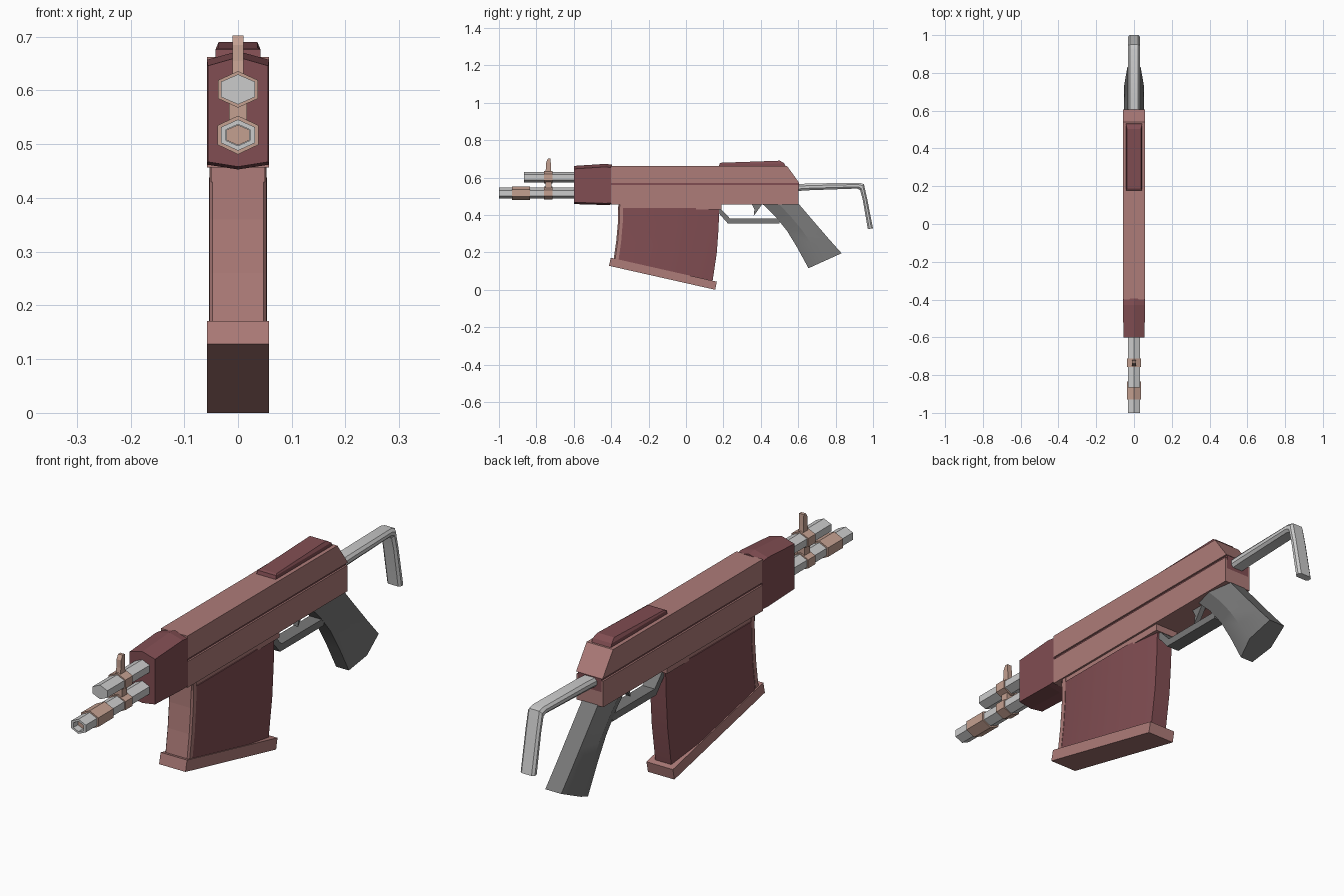
import bpy, bmesh
from math import sin, cos, pi
from mathutils import Vector

if "Cube" in bpy.data.objects:
    bpy.data.objects.remove(bpy.data.objects["Cube"])


def material(name, rgb):
    m = bpy.data.materials.new(name)
    m.diffuse_color = (*rgb, 1)
    m.use_nodes = True
    m.node_tree.nodes["Principled BSDF"].inputs["Base Color"].default_value = m.diffuse_color
    return m


PINK = material("pink", (0.42, 0.20, 0.19))
RED = material("dark_red", (0.22, 0.075, 0.085))
TAN = material("tan", (0.55, 0.35, 0.28))
GREY = material("dark_grey", (0.19, 0.19, 0.19))


def loft(name, rings, mat=None, smooth=None):
    """Skin a list of equal-length point rings and cap both ends."""
    bm = bmesh.new()
    loops = [[bm.verts.new(p) for p in ring] for ring in rings]
    n = len(loops[0])
    for a, b in zip(loops, loops[1:]):
        for i in range(n):
            bm.faces.new((a[i], a[(i + 1) % n], b[(i + 1) % n], b[i]))
    bm.faces.new(loops[0])
    bm.faces.new(loops[-1])
    bmesh.ops.recalc_face_normals(bm, faces=bm.faces)
    me = bpy.data.meshes.new(name)
    bm.to_mesh(me)
    bm.free()
    ob = bpy.data.objects.new(name, me)
    bpy.context.collection.objects.link(ob)
    if mat:
        me.materials.append(mat)
    if smooth:
        bpy.context.view_layer.objects.active = ob
        ob.select_set(True)
        bpy.ops.object.shade_smooth_by_angle(angle=smooth)
        ob.select_set(False)
    return ob


def plate(name, profile, half, mat=None):
    """Extrude a (y, z) side profile across x."""
    return loft(name, [[(x, y, z) for y, z in profile] for x in (-half, half)], mat)


def hex_bar(name, z, rings, mat=None):
    """Hexagonal bar along y; rings hold (y, x radius, z radius)."""
    return loft(name, [[(rx * cos(pi / 2 + i * pi / 3), y, z + rz * sin(pi / 2 + i * pi / 3))
                        for i in range(6)] for y, rx, rz in rings], mat)


def across(spans, section):
    """Rings from (front y, z, back y, z) spans; section holds (x, fraction)."""
    return [[Vector((x, y0 + (y1 - y0) * t, z0 + (z1 - z0) * t)) for x, t in section]
            for y0, z0, y1, z1 in spans]


# Receiver: two slabs with a narrower core forming the side groove
plate("receiver_lower", [(-.40, .457), (.602, .457), (.602, .56), (-.40, .56)], .058, PINK)
plate("receiver_upper", [(-.40, .57), (.606, .57), (.54, .662), (-.40, .662)], .058, PINK)
plate("receiver_core", [(-.398, .46), (.60, .46), (.604, .57), (.53, .65), (-.398, .65)], .051, RED)

# Top cover with sloped sides and ends
loft("top_cover", [[(sx * w, y, z) for sx, y in ((-1, y0), (1, y0), (1, y1), (-1, y1))
                    for z in [zf if y == y0 else zr]]
                   for w, y0, y1, zf, zr in ((.042, .175, .535, .655, .655),
                                             (.042, .18, .525, .676, .676),
                                             (.036, .19, .502, .679, .690))], RED)

# Handguard with shallow peaked top and bottom
loft("handguard", [[(0, y, zb), (w, y, zb + .009), (w, y, zt - .016),
                    (0, y, zt), (-w, y, zt - .016), (-w, y, zb + .009)]
                   for y, w, zb, zt in ((-.60, .056, .458, .662), (-.43, .058, .453, .673),
                                        (-.395, .058, .455, .668))], RED)

# Barrel with hollow muzzle, gas tube, tan bands
hex_bar("barrel", .517, [(-.59, .037, .029), (-1.0, .037, .029), (-1.0, .026, .020), (-.96, .026, .020)])
hex_bar("bore", .517, [(-.955, .025, .019), (-.972, .025, .019)], TAN)
hex_bar("gas_tube", .602, [(-.59, .037, .028), (-.865, .037, .028)])
hex_bar("muzzle_band", .517, [(-.93, .044, .036), (-.835, .044, .036)], TAN)
for name, z in (("lower_band", .517), ("upper_band", .602)):
    hex_bar(name, z, [(-.758, .043, .034), (-.713, .043, .034)], TAN)
plate("band_link", [(-.752, .54), (-.719, .54), (-.719, .58), (-.752, .58)], .017, TAN)

# Front sight post
plate("front_sight", [(-.753, .625), (-.72, .625), (-.722, .655), (-.724, .702),
                      (-.737, .702), (-.747, .685), (-.748, .655)], .010, TAN)

# Magazine: collar, curved body with tapered back, front spine, base plate
plate("magazine_collar", [(-.362, .43), (.19, .43), (.19, .46), (-.362, .46)], .050, PINK)
body = [(-.05, 0), (.05, 0), (.054, .03), (.054, .7), (.035, 1), (-.035, 1), (-.054, .7), (-.054, .03)]
loft("magazine_body", across([(-.345, .438, .178, .438), (-.343, .36, .174, .33),
                              (-.352, .26, .165, .20), (-.368, .15, .142, .045)], body), RED, .5)
spine = [(-.047, 0), (.047, 0), (.053, .3), (.053, 1), (-.053, 1), (-.053, .3)]
loft("magazine_spine", across([(-.362, .457, -.335, .457), (-.364, .36, -.338, .36),
                               (-.373, .26, -.347, .255), (-.388, .155, -.362, .15)], spine), PINK)
plate("magazine_base", [(-.412, .128), (.156, 0), (.165, .043), (-.402, .171)], .058, PINK)

# Trigger guard and trigger
plate("trigger_guard", [(.175, .41), (.225, .353), (.50, .353), (.50, .381),
                        (.235, .381), (.185, .433), (.175, .433)], .027, GREY)
plate("trigger", [(.35, .462), (.41, .462), (.388, .43), (.362, .395), (.366, .43)], .010, GREY)

# Pistol grip: six-sided section swept downward
grip = [(-.028, 0), (.028, 0), (.052, .45), (.035, 1), (-.035, 1), (-.052, .45)]
loft("pistol_grip", across([(.405, .462, .60, .462), (.475, .395, .66, .392),
                            (.54, .315, .715, .328), (.595, .225, .765, .27),
                            (.655, .115, .832, .195)], grip), GREY, .5)

# Wire stock: flattened bar, bent down at the rear
bar = [(-.022, 0), (.022, 0), (.031, .3), (.031, .7), (.022, 1), (-.022, 1), (-.031, .7), (-.031, .3)]
loft("stock", across([(.58, .527, .58, .564), (.66, .532, .66, .568), (.915, .541, .925, .572),
                      (.931, .533, .951, .565), (.945, .48, .968, .49),
                      (.972, .325, 1.0, .327)], bar), None, .5)
